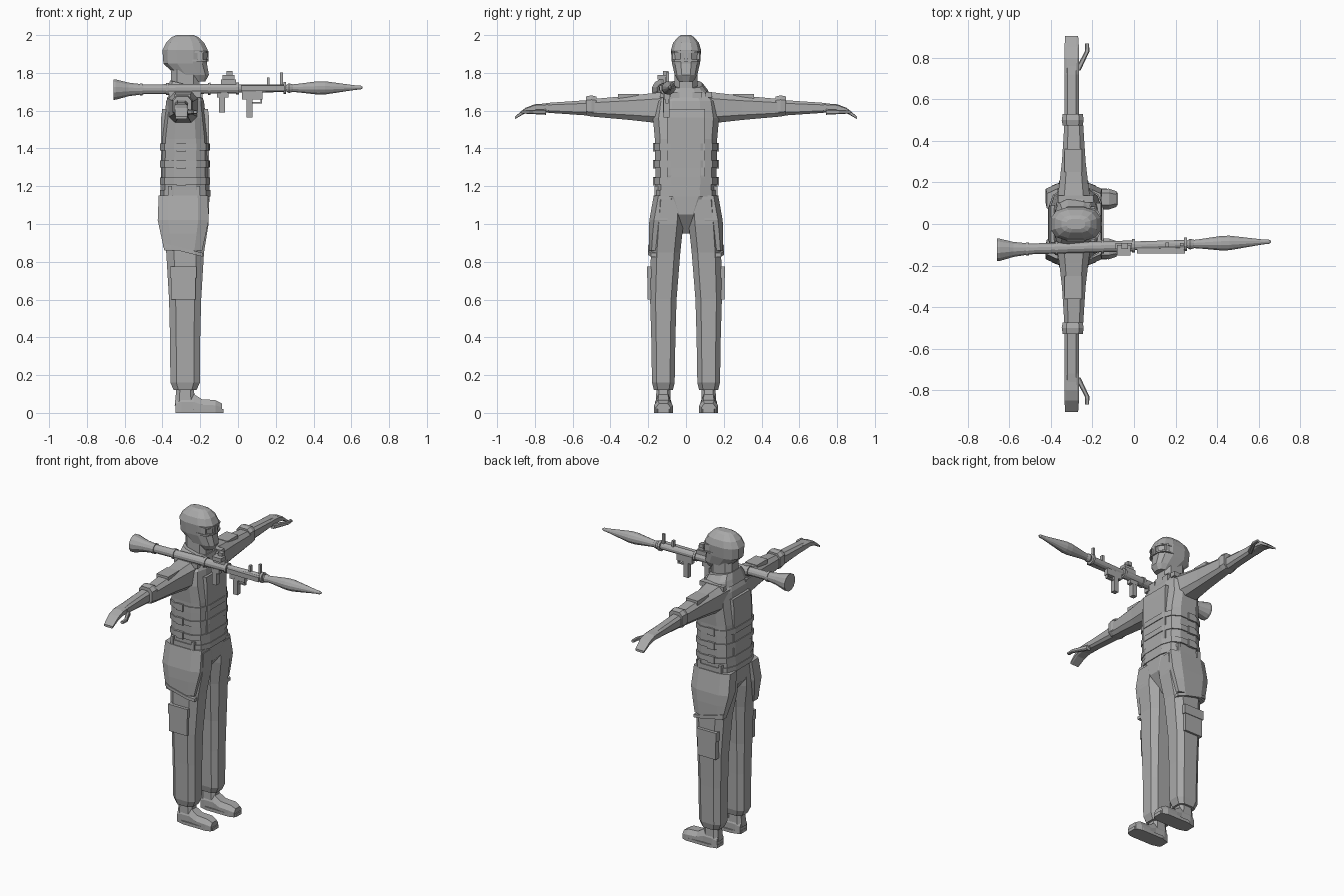
import bpy, bmesh, math
from mathutils import Vector

cube = bpy.data.objects.get("Cube")
if cube:
    bpy.data.objects.remove(cube)

grey = bpy.data.materials.new("plain_grey")
grey.use_nodes = True
grey.diffuse_color = (.4, .4, .4, 1)
grey.node_tree.nodes["Principled BSDF"].inputs["Base Color"].default_value = grey.diffuse_color

BODY_X = -.28      # depth centre of the figure
LEG_Y = .12        # sideways centre of a leg
ARM_Z = 1.615      # height of the arm axis
ARM_X = -.3


def finish(name, bm, mirror):
    bmesh.ops.recalc_face_normals(bm, faces=bm.faces)
    mesh = bpy.data.meshes.new(name)
    bm.to_mesh(mesh)
    bm.free()
    mesh.materials.append(grey)
    ob = bpy.data.objects.new(name, mesh)
    bpy.context.collection.objects.link(ob)
    if mirror:
        modifier = ob.modifiers.new("Mirror", "MIRROR")
        modifier.use_axis = (False, True, False)


def outline(sides, power):
    """Rounded-square outline that touches its unit box."""
    angles = [(i + .5) * math.tau / sides for i in range(sides)]
    points = [(math.copysign(abs(math.cos(a)) ** power, math.cos(a)),
               math.copysign(abs(math.sin(a)) ** power, math.sin(a))) for a in angles]
    reach = max(u for u, v in points)
    return [(u / reach, v / reach) for u, v in points]


def loft(name, axis, centre, sections, mirror=False, sides=8, power=.6, bend=None):
    """Skin sections (position, half size a, half size b) along an axis."""
    bm = bmesh.new()
    a, b = centre
    rings = []
    for t, half_a, half_b in sections:
        ring = []
        for u, v in outline(sides, power):
            p, q = a + u * half_a, b + v * half_b
            co = Vector({"x": (t, p, q), "y": (p, t, q), "z": (p, q, t)}[axis])
            if bend:
                bend(co)
            ring.append(bm.verts.new(co))
        rings.append(ring)
    for low, high in zip(rings, rings[1:]):
        for i in range(sides):
            j = (i + 1) % sides
            bm.faces.new((low[i], low[j], high[j], high[i]))
    bm.faces.new(rings[0])
    bm.faces.new(rings[-1])
    finish(name, bm, mirror)


def band(name, axis, centre, start, width, half_a, half_b, **options):
    """Straight loft of one constant section."""
    ends = [(t, half_a, half_b) for t in (start, start + width)]
    loft(name, axis, centre, ends, **options)


def box(name, centre, size, mirror=False):
    bm = bmesh.new()
    bmesh.ops.create_cube(bm, size=1)
    for v in bm.verts:
        v.co = v.co * Vector(size) + Vector(centre)
    finish(name, bm, mirror)


# Bending rules
def chin_forward(co):
    co.x += .6 * max(0, 1.85 - co.z)


def slope_to_front(co):
    co.z -= .25 * (co.x - BODY_X)


def lean_to_hips(co):
    co.y -= .08 * max(0, co.z - .7)


def follow_waist(co):
    co.y -= .18 * (co.z - .86)


def stand_on_ground(co):
    co.z = max(co.z, 0)


def droop_fingers(co):
    co.z -= .7 * max(0, co.y - .83)


def spread_thumb(co):
    co.x += .5 * min(0, co.y - .83)


# Torso, neck and head
TRUNK = (BODY_X, 0)
loft("torso", "z", TRUNK, [
    (.95, .05, .03), (1.05, .125, .08), (1.17, .13, .16), (1.45, .125, .165),
    (1.56, .11, .175), (1.65, .1, .16), (1.71, .075, .1)], sides=12)
band("neck", "z", TRUNK, 1.66, .16, .075, .06)
loft("head", "z", TRUNK, [
    (1.755, .05, .04), (1.79, .09, .06), (1.85, .115, .074), (1.92, .12, .08),
    (1.96, .1, .068), (1.99, .07, .042), (2, .045, .025)],
    sides=12, power=.75, bend=chin_forward)
for label, z in (("upper_eye_rim", 1.905), ("lower_eye_rim", 1.86)):
    band(label, "z", (-.22, 0), z, .01, .063, .077, sides=12, power=.75)
box("nose_bridge", (-.17, 0, 1.885), (.03, .02, .05))
box("eye_corner", (-.2, .06, 1.885), (.03, .025, .05), mirror=True)

# Collar sloping down to the front
loft("collar", "z", TRUNK, [(1.66, .1, .13), (1.7, .09, .115), (1.74, .08, .085)],
     sides=12, bend=slope_to_front)
box("collar_flap", (-.2, .06, 1.67), (.025, .05, .06), mirror=True)

# Vest plates, side straps and belt
for label, x, half_width in (("chest_plate", -.18, .1), ("back_plate", -.38, .09)):
    band(label, "y", (x, 1.41), -half_width, 2 * half_width, .027, .2, power=.3)
for z in (1.21, 1.3, 1.39):
    band("vest_strap", "z", TRUNK, z, .035, .132, .17, sides=12)
    box("strap_buckle", (ARM_X, .163, z + .0175), (.05, .025, .045), mirror=True)
band("belt", "z", TRUNK, 1.145, .035, .134, .166, sides=12)
for x in (-.36, -.21):
    box("belt_loop", (x, .15, 1.16), (.02, .035, .08), mirror=True)
box("shoulder_strap", (BODY_X, LEG_Y, 1.685), (.17, .035, .03), mirror=True)

# Trousers with hip panels and cargo pockets
LEG = (BODY_X, LEG_Y)
loft("leg", "z", LEG, [
    (.12, .06, .05), (.16, .078, .06), (.4, .08, .064), (.6, .085, .07),
    (.85, .1, .078), (1, .124, .082), (1.13, .126, .08)], mirror=True, bend=lean_to_hips)
HIP = (-.29, .163)
loft("hip_panel", "z", HIP, [
    (.86, .1, .033), (.95, .12, .05), (1.02, .135, .06), (1.15, .13, .06)],
    mirror=True, bend=follow_waist)
band("hip_panel_hem", "z", HIP, .85, .02, .106, .038, mirror=True, bend=slope_to_front)
box("cargo_pocket", (-.29, .177, .665), (.13, .052, .13), mirror=True)
box("pocket_flap", (-.29, .179, .745), (.14, .056, .06), mirror=True)

# Boots
loft("boot_foot", "x", (LEG_Y, 0), [
    (-.33, .035, .08), (-.3, .043, .1), (-.235, .042, .1), (-.19, .047, .072),
    (-.12, .05, .068), (-.085, .038, .05)], mirror=True, bend=stand_on_ground)
band("boot_sole", "z", (-.205, LEG_Y), 0, .02, .127, .05, mirror=True)
loft("boot_shaft", "z", (BODY_X, LEG_Y), [(.04, .055, .04), (.14, .045, .036)], mirror=True)

# Arms, cuffs and hands
ARM = (ARM_X, ARM_Z)
loft("sleeve", "y", (-.29, ARM_Z), [
    (.08, .085, .09), (.19, .07, .076), (.3, .057, .064), (.5, .044, .046)], mirror=True)
loft("cuff", "y", (-.295, 1.625), [
    (.475, .048, .05), (.5, .053, .056), (.53, .048, .05)], mirror=True)
loft("forearm", "y", ARM, [(.5, .036, .042), (.72, .034, .027), (.76, .035, .022)], mirror=True)
loft("hand", "y", ARM, [
    (.73, .034, .024), (.8, .035, .019), (.85, .035, .014), (.905, .031, .007)],
    mirror=True, power=.4, bend=droop_fingers)
loft("thumb", "y", (-.226, 1.593), [(.74, .014, .015), (.83, .011, .01), (.87, .01, .008)],
     mirror=True, bend=spread_thumb)
box("sleeve_patch", (-.293, .305, 1.674), (.085, .11, .028), mirror=True)


# Shoulder launcher on a slightly yawed axis
def launcher_axis(x):
    return -.105 + .03 * x, 1.717 + .008 * x


def yaw_with_launcher(co):
    y, z = launcher_axis(co.x)
    co.y += y
    co.z += z


def spun(name, points):
    """Round part from (x, radius) points."""
    loft(name, "x", (0, 0), [(x, r, r) for x, r in points],
         sides=12, power=1, bend=yaw_with_launcher)


def fitting(name, x, rise, length, height, width=.03, aside=0):
    """Block placed relative to the launcher axis."""
    y, z = launcher_axis(x)
    box(name, (x, y + aside, z + rise), (length, width, height))


spun("exhaust_bell", [(-.66, .054), (-.648, .054), (-.58, .036), (-.5, .026)])
spun("rear_tube", [(-.5, .026), (0, .026)])
spun("front_tube", [(0, .021), (.255, .021)])
for x in (-.52, -.38, -.16, -.01, .24):
    spun("tube_band", [(x, .032), (x + .015, .032)])
spun("warhead", [(.25, .014), (.27, .026), (.29, .02), (.33, .024), (.42, .035),
                 (.46, .035), (.55, .022), (.62, .012), (.65, .01), (.66, .004)])
fitting("side_rail", .13, 0, .23, .03, aside=-.025)
fitting("sight_base", -.05, .033, .08, .03)
fitting("sight_scope", -.05, .06, .065, .025, width=.05, aside=-.02)
fitting("sight_cap", -.045, .08, .03, .025)
fitting("front_sight", .23, .05, .015, .065, width=.015)
fitting("rear_sight", .16, .035, .015, .045, width=.02)
fitting("grip_mount", -.08, -.03, .06, .035)
fitting("rear_grip", -.085, -.07, .03, .11)
fitting("trigger_housing", .075, -.035, .11, .045)
fitting("trigger_grip", .062, -.1, .032, .105)
fitting("trigger_guard_front", .123, -.065, .007, .03, width=.015)
fitting("trigger_guard_base", .1, -.076, .05, .008, width=.015)
fitting("shoulder_rest", -.29, -.033, .1, .03, width=.05)
